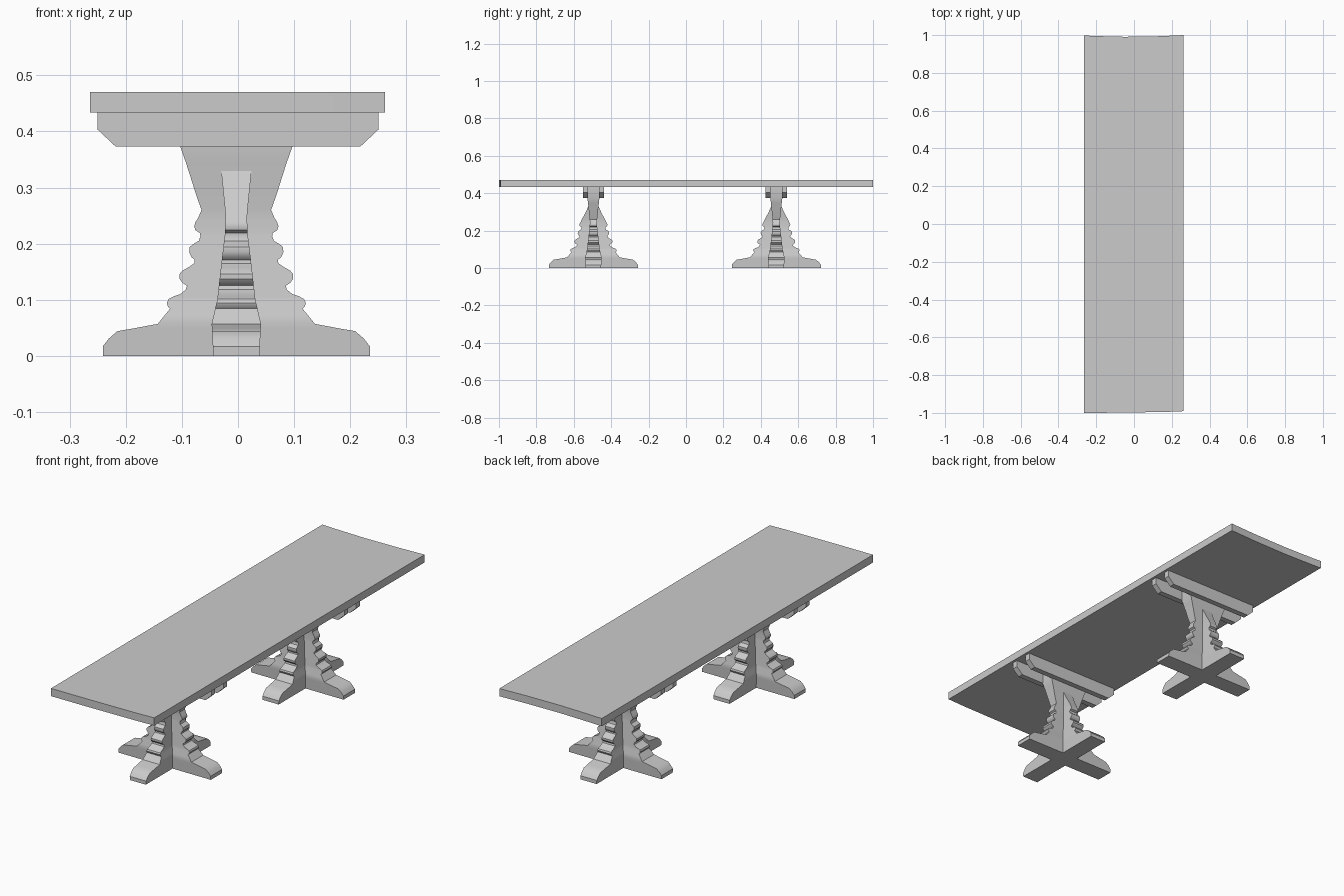
import bpy, bmesh, math

if "Cube" in bpy.data.objects:
    bpy.data.objects.remove(bpy.data.objects["Cube"])

# Half width of the carved plank against height
CARVED = [(0, .238), (.017, .238), (.031, .227), (.044, .212), (.049, .183), (.057, .14),
          (.072, .128), (.084, .118), (.088, .122), (.094, .124), (.101, .121), (.106, .112),
          (.110, .1), (.118, .09), (.125, .088), (.130, .096), (.137, .101), (.146, .101),
          (.152, .096), (.158, .085), (.165, .075), (.171, .074), (.176, .08), (.185, .084),
          (.194, .083), (.199, .077), (.205, .067), (.213, .064), (.219, .065), (.224, .073),
          (.231, .075), (.238, .073), (.246, .068), (.26, .062)]
WIDE_TOP = [(.285, .071), (.32, .082), (.345, .09), (.373, .1), (.434, .1)]
NARROW_TOP = [(.285, .048), (.31, .036), (.332, .026)]
THICK = [(0, .041), (.057, .044), (.1, .034), (.17, .026), (.22, .020), (.25, .019),
         (.33, .027), (.373, .032), (.434, .032)]


def thickness(z):
    for (z0, a), (z1, b) in zip(THICK, THICK[1:]):
        if z <= z1:
            return a + (b - a) * (z - z0) / (z1 - z0)
    return THICK[-1][1]


def finish(name, bm, location=(0, 0, 0), smooth=False):
    bmesh.ops.recalc_face_normals(bm, faces=bm.faces)
    mesh = bpy.data.meshes.new(name)
    bm.to_mesh(mesh)
    bm.free()
    obj = bpy.data.objects.new(name, mesh)
    obj.location = location
    bpy.context.collection.objects.link(obj)
    if smooth:
        bpy.ops.object.select_all(action='DESELECT')
        obj.select_set(True)
        bpy.context.view_layer.objects.active = obj
        bpy.ops.object.shade_smooth_by_angle(angle=math.radians(35))
    return obj


def plank(name, profile, y, turned=False):
    """Stack of rectangles following the carved outline."""
    bm = bmesh.new()
    rings = []
    for z, w in profile:
        t = thickness(z)
        corners = [(-w, -t), (w, -t), (w, t), (-w, t)]
        if turned:
            corners = [(-b, a) for a, b in corners]
        rings.append([bm.verts.new((a, b, z)) for a, b in corners])
    for r0, r1 in zip(rings, rings[1:]):
        for i in range(4):
            j = (i + 1) % 4
            bm.faces.new((r0[i], r0[j], r1[j], r1[i]))
    bm.faces.new(rings[0])
    bm.faces.new(rings[-1])
    return finish(name, bm, (-.003, y, 0), smooth=True)


def extrude(name, points, vector, location=(0, 0, 0)):
    bm = bmesh.new()
    face = bm.faces.new([bm.verts.new(p) for p in points])
    ext = bmesh.ops.extrude_face_region(bm, geom=[face])
    verts = [g for g in ext["geom"] if isinstance(g, bmesh.types.BMVert)]
    bmesh.ops.translate(bm, verts=verts, vec=vector)
    return finish(name, bm, location)


# Table top with slightly uneven hand-cut ends
outline = [(-.264, -1), (-.1, -.999), (.17, -.995), (.262, -.991), (.262, 1),
           (.13, .994), (-.05, .991), (-.2, .995), (-.264, .998)]
extrude("table_top", [(x, y, .434) for x, y in outline], (0, 0, .036))

# Two pedestals: crossed carved planks clamped by a pair of rails
rail = [(-.25, .434), (-.25, .403), (-.218, .373), (.218, .373), (.25, .403), (.25, .434)]
for side, cy in (("front", -.495), ("back", .483)):
    plank(side + "_wide_plank", CARVED + WIDE_TOP, cy)
    plank(side + "_cross_plank", CARVED + NARROW_TOP, cy, turned=True)
    for label, y0 in (("outer", -.057), ("inner", .03)):
        extrude(f"{side}_{label}_rail", [(x, 0, z) for x, z in rail], (0, .027, 0), (0, cy + y0, 0))
